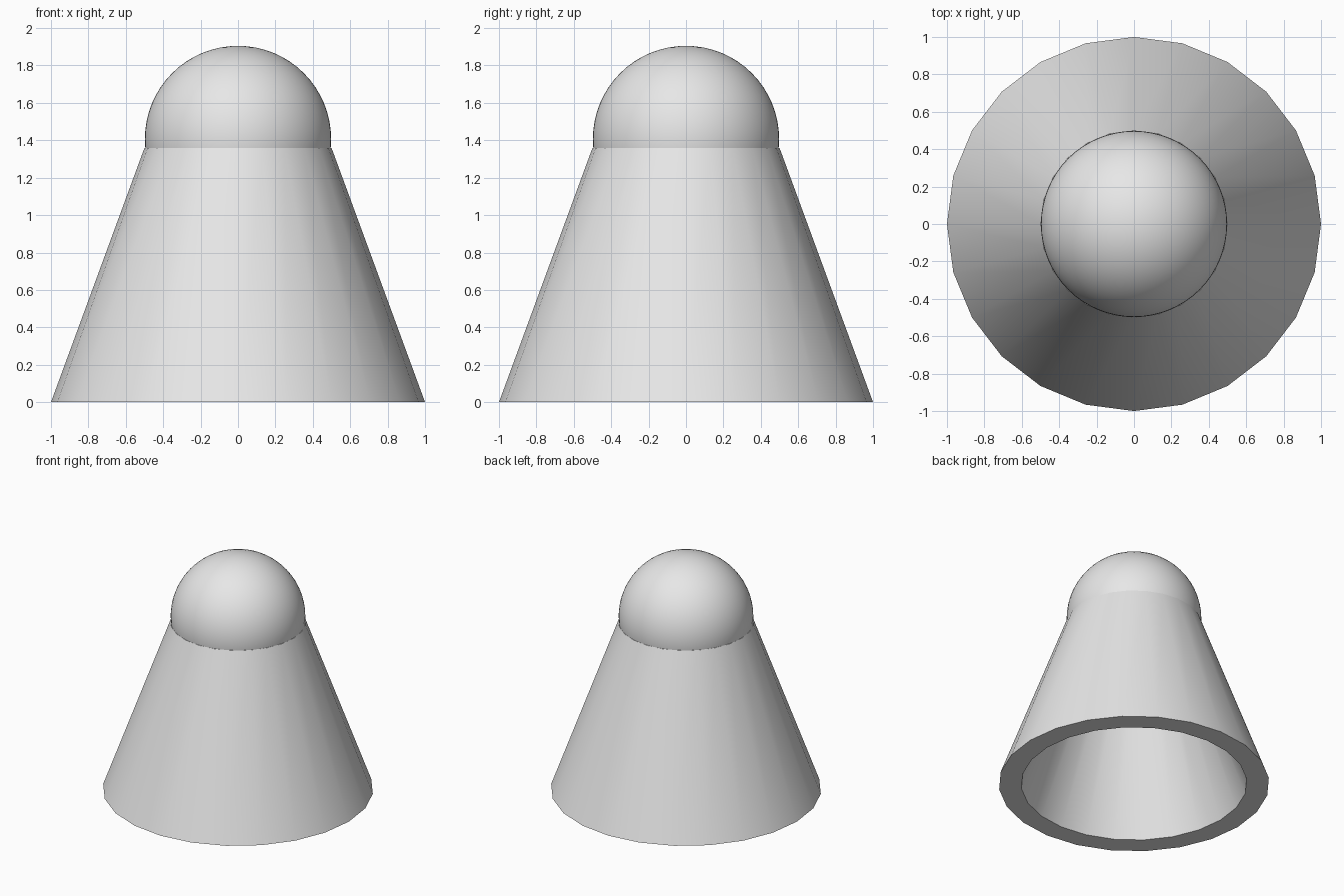
import bpy
import bmesh
import math

cube = bpy.data.objects.get("Cube")
if cube:
    bpy.data.objects.remove(cube, do_unlink=True)

SIDES = 24
HEIGHT = 1.36
BASE_R, TOP_R, WALL = 1.0, 0.5, 0.165

grey = bpy.data.materials.new("light grey")
grey.use_nodes = True
colour = (0.8, 0.8, 0.8, 1)
grey.diffuse_color = colour
grey.node_tree.nodes["Principled BSDF"].inputs["Base Color"].default_value = colour


def finish(obj):
    """Give the part its colour and smooth shading with sharp rims."""
    obj.data.materials.append(grey)
    bpy.ops.object.select_all(action="DESELECT")
    obj.select_set(True)
    bpy.context.view_layer.objects.active = obj
    bpy.ops.object.shade_smooth_by_angle(angle=math.radians(30))


# Hollow tapered body: a closed wall section swept round the z axis
section = [(BASE_R, 0), (TOP_R, HEIGHT), (TOP_R - WALL, HEIGHT), (BASE_R - WALL, 0)]
bm = bmesh.new()
rings = []
for i in range(SIDES):
    a = math.tau * i / SIDES
    rings.append([bm.verts.new((r * math.cos(a), r * math.sin(a), z)) for r, z in section])
for i, ring in enumerate(rings):
    after = rings[(i + 1) % SIDES]
    for j in range(len(section)):
        k = (j + 1) % len(section)
        bm.faces.new((ring[j], after[j], after[k], ring[k]))
bmesh.ops.recalc_face_normals(bm, faces=bm.faces)
mesh = bpy.data.meshes.new("tapered_body")
bm.to_mesh(mesh)
bm.free()
body = bpy.data.objects.new("tapered_body", mesh)
bpy.context.collection.objects.link(body)
finish(body)

# Ball resting in the top opening
bpy.ops.mesh.primitive_uv_sphere_add(segments=64, ring_count=32, radius=0.498,
                                     location=(0, 0, 1.407))
ball = bpy.context.object
ball.name = "top_ball"
finish(ball)
